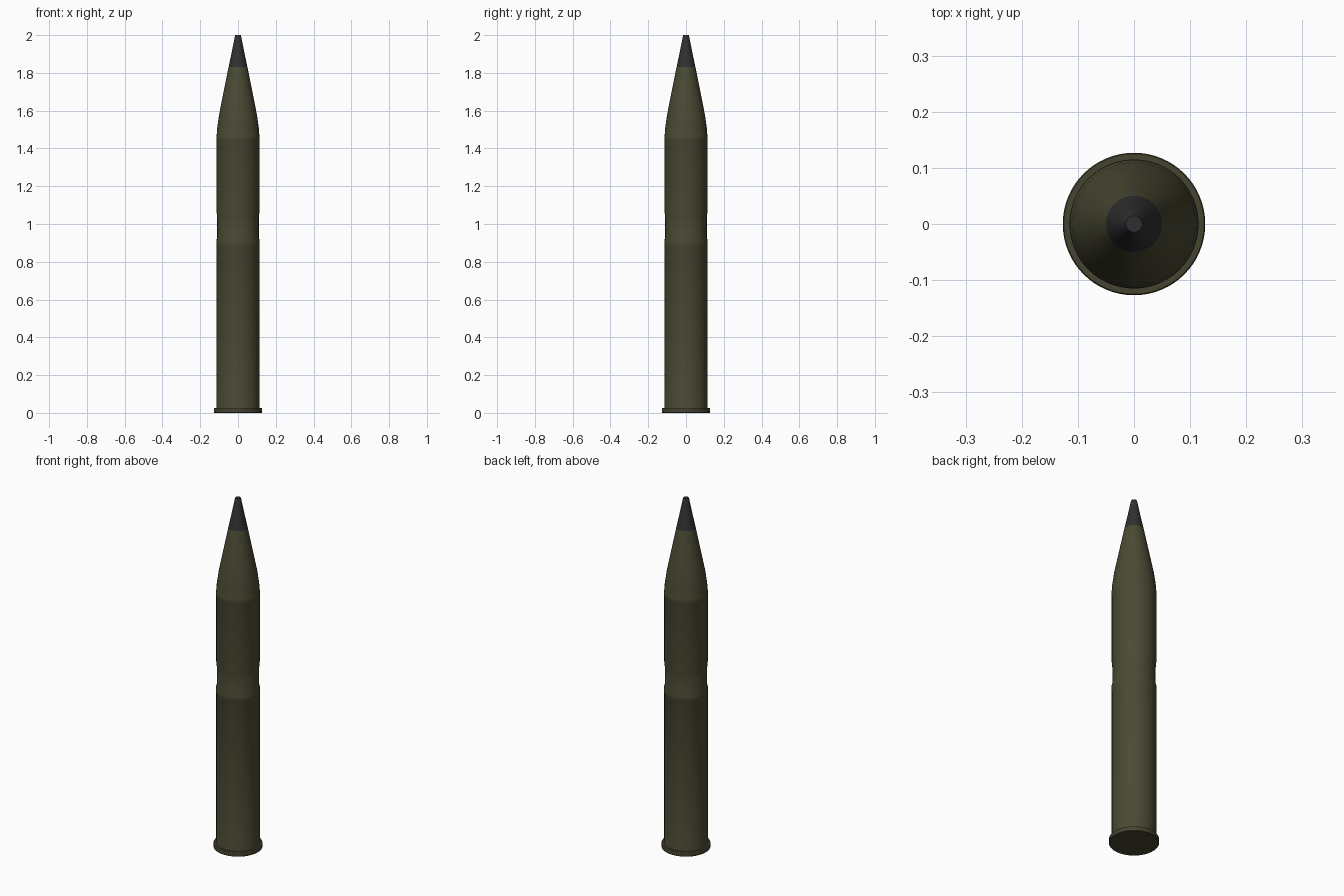
import bpy, bmesh, math

if "Cube" in bpy.data.objects:
    bpy.data.objects.remove(bpy.data.objects["Cube"])

def material(name, rgb):
    m = bpy.data.materials.new(name)
    m.diffuse_color = (*rgb, 1.0)
    m.use_nodes = True
    m.node_tree.nodes["Principled BSDF"].inputs["Base Color"].default_value = m.diffuse_color
    return m

olive = material("olive_drab", (0.070, 0.068, 0.034))
brown = material("dark_olive_brown", (0.062, 0.056, 0.029))
grey = material("dark_grey", (0.030, 0.030, 0.032))

def lathe(name, profile, mat, segments=64):
    """Spin an (r, z) profile, bottom to top, into a closed solid."""
    bm = bmesh.new()
    rings = []
    for r, z in profile:
        rings.append([bm.verts.new((r * math.cos(2 * math.pi * i / segments),
                                    r * math.sin(2 * math.pi * i / segments), z))
                      for i in range(segments)])
    for a, b in zip(rings, rings[1:]):
        for i in range(segments):
            j = (i + 1) % segments
            bm.faces.new((a[i], a[j], b[j], b[i]))
    bm.faces.new(list(reversed(rings[0])))
    bm.faces.new(rings[-1])
    me = bpy.data.meshes.new(name)
    bm.to_mesh(me)
    bm.free()
    me.materials.append(mat)
    ob = bpy.data.objects.new(name, me)
    bpy.context.collection.objects.link(ob)
    bpy.context.view_layer.objects.active = ob
    ob.select_set(True)
    bpy.ops.object.shade_smooth_by_angle(angle=math.radians(30))
    ob.select_set(False)
    return ob

# Extractor rim at the foot
lathe("base_rim", [(0.125, 0), (0.127, 0.002), (0.127, 0.023), (0.125, 0.026)], brown)

# Cartridge case with a slight bead and a narrower neck
lathe("cartridge_case", [(0.115, 0.026), (0.113, 0.034), (0.113, 0.88), (0.115, 0.885),
                         (0.115, 0.91), (0.110, 0.93), (0.110, 1.03)], olive)

# Projectile body and curved nose
lathe("projectile", [(0.110, 1.03), (0.113, 1.06), (0.113, 1.44), (0.1145, 1.445),
                     (0.1145, 1.465), (0.113, 1.47), (0.110, 1.51), (0.100, 1.58),
                     (0.084, 1.66), (0.067, 1.745), (0.050, 1.83)], olive)

# Nose fuze
lathe("nose_fuze", [(0.050, 1.83), (0.033, 1.91), (0.016, 1.995), (0.0145, 2.0)], grey)
